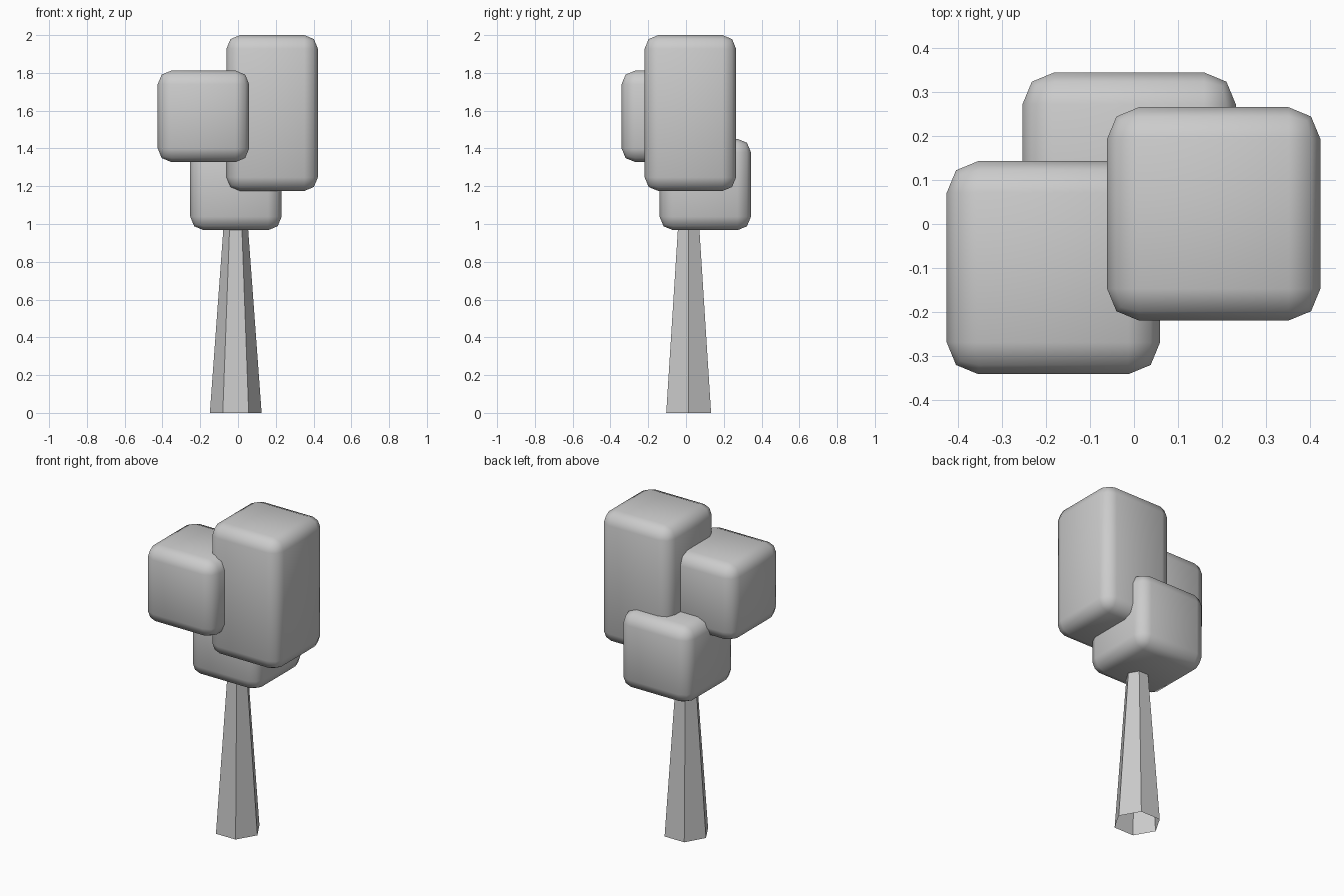
import bpy, bmesh
from mathutils import Matrix, Vector

if "Cube" in bpy.data.objects:
    bpy.data.objects.remove(bpy.data.objects["Cube"])


def make_object(name, bm, smooth):
    mesh = bpy.data.meshes.new(name)
    for f in bm.faces:
        f.smooth = smooth
    bm.to_mesh(mesh)
    bm.free()
    obj = bpy.data.objects.new(name, mesh)
    bpy.context.collection.objects.link(obj)
    return obj


def leaf_block(name, center, size):
    """Box with softly rounded edges."""
    bm = bmesh.new()
    bmesh.ops.create_cube(bm, size=1)
    bmesh.ops.scale(bm, vec=size, verts=bm.verts)
    bmesh.ops.translate(bm, vec=center, verts=bm.verts)
    obj = make_object(name, bm, True)
    bevel = obj.modifiers.new("rounded_edges", 'BEVEL')
    bevel.width = 0.072
    bevel.segments = 2
    bevel.limit_method = 'NONE'
    return obj


# Trunk: tapered six-sided tube, open at the ends, top hidden in the foliage
height, r_base, r_top = 1.05, 0.137, 0.06
bm = bmesh.new()
bmesh.ops.create_cone(bm, cap_ends=False, segments=6, radius1=r_base,
                      radius2=r_top, depth=height)
# Put a corner on the x axis
if max(v.co.x for v in bm.verts) < r_base * 0.95:
    bmesh.ops.rotate(bm, matrix=Matrix.Rotation(0.5235988, 3, 'Z'), verts=bm.verts)
bmesh.ops.translate(bm, vec=Vector((-0.012, 0.014, height / 2)), verts=bm.verts)
make_object("trunk", bm, False)

# Foliage: three overlapping blocks
W = 0.484
leaf_block("foliage_tall", (0.181, 0.023, 1.5875), (W, W, 0.825))
leaf_block("foliage_left", (-0.183, -0.099, 1.57), (W, W, W))
leaf_block("foliage_low", (-0.011, 0.102, 1.209), (W, W, W))
